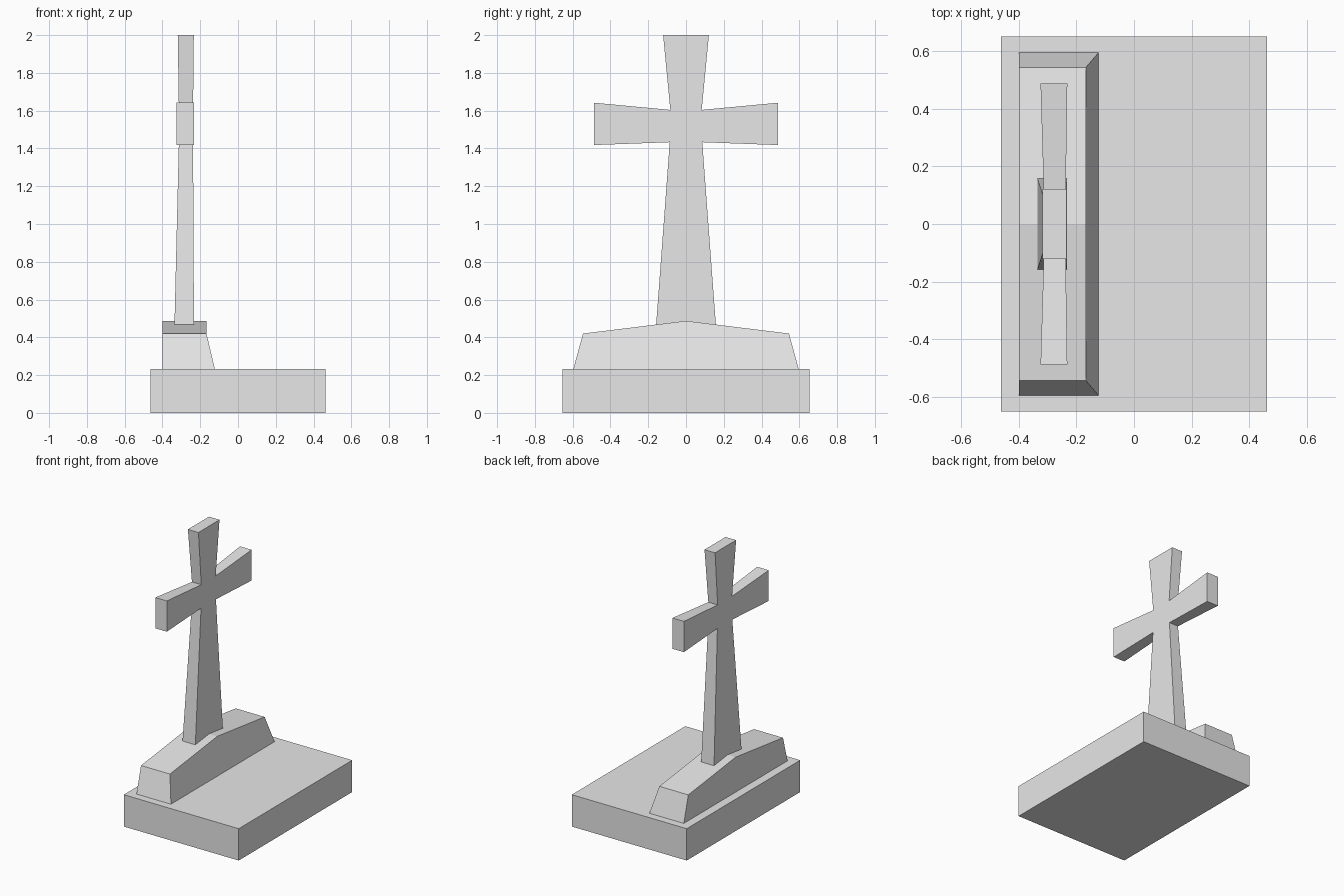
import bpy

old = bpy.data.objects.get("Cube")
if old:
    bpy.data.objects.remove(old)

stone = bpy.data.materials.new("pale grey stone")
stone.use_nodes = True
colour = (0.8, 0.8, 0.8, 1)
stone.diffuse_color = colour
stone.node_tree.nodes["Principled BSDF"].inputs["Base Color"].default_value = colour


def loft(name, back, front):
    """Join two matching outlines into a closed, flat-faced solid."""
    n = len(back)
    faces = [tuple(reversed(range(n))), tuple(range(n, 2 * n))]
    faces += [(i, (i + 1) % n, n + (i + 1) % n, n + i) for i in range(n)]
    mesh = bpy.data.meshes.new(name)
    mesh.from_pydata(back + front, [], faces)
    mesh.materials.append(stone)
    obj = bpy.data.objects.new(name, mesh)
    bpy.context.collection.objects.link(obj)
    return obj


def mirrored(half):
    """Complete a right-hand outline (x, y, z) across y = 0."""
    return half + [(x, -y, z) for x, y, z in reversed(half) if y > 0]


# Base slab
half_x, half_y, slab_top = 0.463, 0.653, 0.232
outline = [(-half_x, -half_y), (half_x, -half_y), (half_x, half_y), (-half_x, half_y)]
loft("base_slab", [(x, y, 0) for x, y in outline],
     [(x, y, slab_top) for x, y in outline])

# Plinth: upright back, sloping front and ends, low ridge in the middle
plinth_half = [(0.6, 0.22), (0.545, 0.42), (0, 0.487)]
back = mirrored([(-0.4, y, z) for y, z in plinth_half])
front = mirrored([(x, y, z) for x, (y, z) in zip((-0.12, -0.167, -0.167), plinth_half)])
loft("plinth", back, front)

# Cross: flared arms, a little thicker at the ends than at the crossing
# Each row is y, z, back x, front x
cross_half = [
    (0.16, 0.44, -0.337, -0.233),
    (0.086, 1.433, -0.313, -0.238),
    (0.488, 1.418, -0.325, -0.232),
    (0.488, 1.642, -0.325, -0.232),
    (0.083, 1.604, -0.313, -0.238),
    (0.121, 2.0, -0.319, -0.234),
]
loft("cross",
     mirrored([(b, y, z) for y, z, b, f in cross_half]),
     mirrored([(f, y, z) for y, z, b, f in cross_half]))
